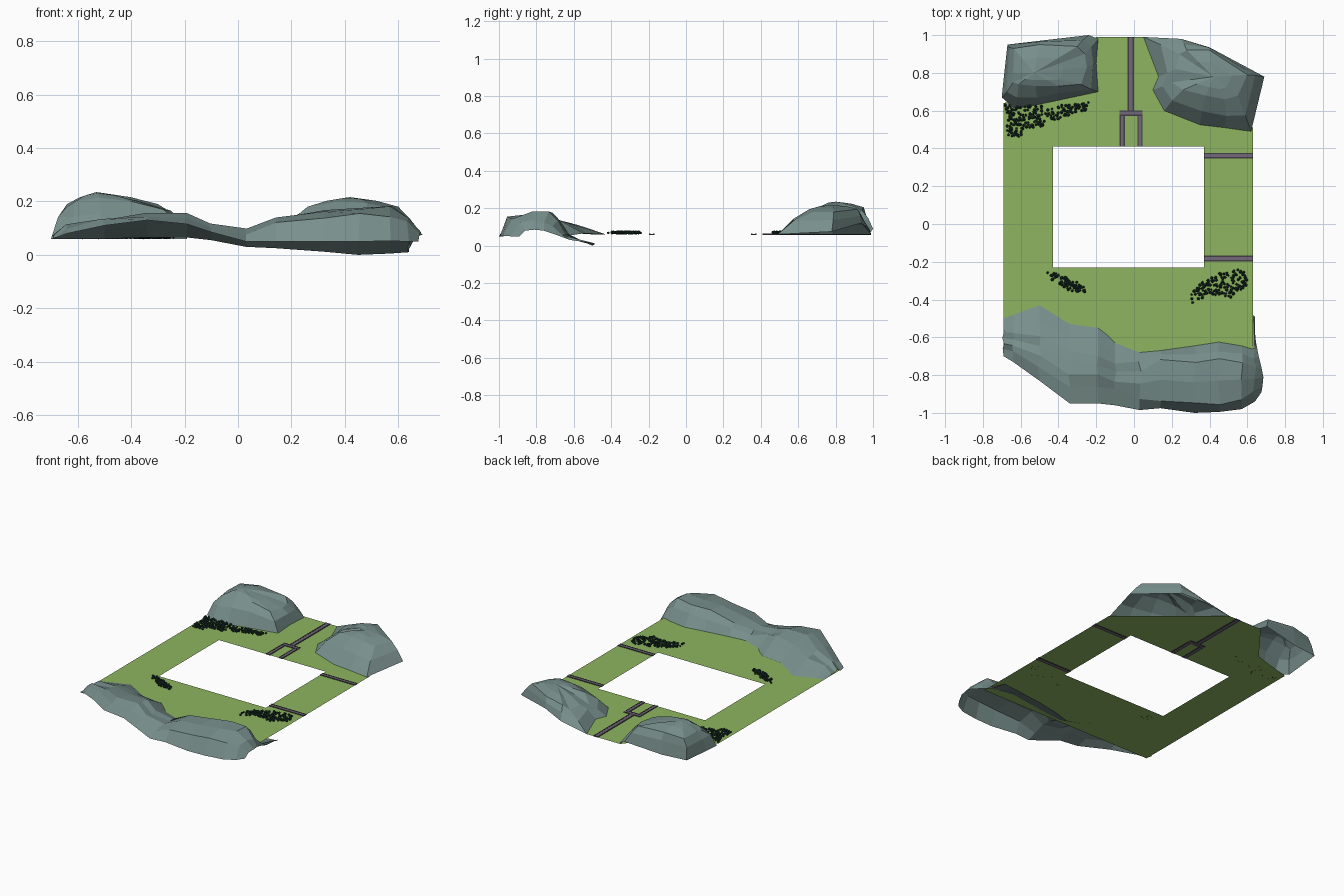
import bpy, bmesh, math, random
from mathutils import Vector

if "Cube" in bpy.data.objects:
    bpy.data.objects.remove(bpy.data.objects["Cube"])

random.seed(4)
G = 0.06  # ground level


def material(name, rgb):
    m = bpy.data.materials.new(name)
    m.diffuse_color = (*rgb, 1)
    m.use_nodes = True
    m.node_tree.nodes["Principled BSDF"].inputs["Base Color"].default_value = m.diffuse_color
    return m


GRASS = material("grass green", (0.27, 0.46, 0.115))
STONE = material("grey stone", (0.19, 0.28, 0.265))
PAVING = material("purple grey paving", (0.17, 0.14, 0.19))
KERB = material("dark kerb", (0.055, 0.045, 0.065))
LEAF = material("dark leaf green", (0.010, 0.035, 0.024))


def finish(bm, name, mats):
    me = bpy.data.meshes.new(name)
    bm.to_mesh(me)
    bm.free()
    for m in mats:
        me.materials.append(m)
    ob = bpy.data.objects.new(name, me)
    bpy.context.collection.objects.link(ob)
    return ob


def face_up(bm):
    bmesh.ops.recalc_face_normals(bm, faces=bm.faces[:])
    if sum(f.normal.z * f.calc_area() for f in bm.faces) < 0:
        bmesh.ops.reverse_faces(bm, faces=bm.faces[:])


def skin(bm, rows, closed):
    """Bridge successive rows of points with faces, return the vertex rows."""
    vr = [[bm.verts.new(p) for p in r] for r in rows]
    n = len(rows[0])
    for a, b in zip(vr, vr[1:]):
        for i in range(n if closed else n - 1):
            j = (i + 1) % n
            bm.faces.new((a[i], a[j], b[j], b[i]))
    return vr


def jitter(p, s):
    return p + Vector([random.uniform(-s, s) for _ in range(3)])


# Grass sheet with the rectangular opening
bm = bmesh.new()
outer = [(-0.69, -0.70), (0.63, -0.70), (0.63, 0.51), (0.05, 0.99),
         (-0.20, 0.99), (-0.41, 0.72), (-0.69, 0.64)]
hole = [(-0.43, -0.23), (0.37, -0.23), (0.37, 0.41), (-0.43, 0.41)]
edges = []
for loop in (outer, hole):
    vs = [bm.verts.new((x, y, G)) for x, y in loop]
    edges += [bm.edges.new((vs[i], vs[(i + 1) % len(vs)])) for i in range(len(vs))]
bmesh.ops.triangle_fill(bm, edges=edges, use_beauty=True)
face_up(bm)
finish(bm, "grass_sheet", [GRASS])


# Paved paths: a pale strip between two dark kerbs
def path(name, x0, x1, y0, y1):
    bm = bmesh.new()
    along_x = (x1 - x0) > (y1 - y0)
    for t0, t1, mi, top in ((0, 0.25, 1, 0.064), (0.25, 0.75, 0, 0.063), (0.75, 1, 1, 0.064)):
        a0, a1, b0, b1 = x0, x1, y0, y1
        if along_x:
            b0, b1 = y0 + (y1 - y0) * t0, y0 + (y1 - y0) * t1
        else:
            a0, a1 = x0 + (x1 - x0) * t0, x0 + (x1 - x0) * t1
        res = bmesh.ops.create_cube(bm, size=1)
        for v in res["verts"]:
            v.co = (a1 if v.co.x > 0 else a0, b1 if v.co.y > 0 else b0,
                    top if v.co.z > 0 else 0.058)
            for f in v.link_faces:
                f.material_index = mi
    finish(bm, name, [PAVING, KERB])


path("back_path", -0.034, 0.0, 0.60, 0.99)
path("arch_path_left", -0.076, -0.048, 0.41, 0.575)
path("arch_path_right", 0.018, 0.046, 0.41, 0.575)
path("arch_path_top", -0.076, 0.046, 0.572, 0.602)
path("side_path_back", 0.37, 0.63, 0.348, 0.377)
path("side_path_front", 0.37, 0.63, -0.198, -0.168)


# Back rocks: foot ring, bulging middle ring, shoulder ring, raised cap
def rock(name, foot, top, peak):
    foot = [Vector(p) for p in foot]
    top = [Vector(p) for p in top]
    mid = []
    for a, b in zip(foot, top):
        m = a.lerp(b, 0.45)
        m.z = a.z + (b.z - a.z) * 0.62
        mid.append(jitter(m, 0.008))
    peak = Vector(peak)
    cap = [p.lerp(peak, 0.45) + Vector((0, 0, 0.006)) for p in top]
    bm = bmesh.new()
    rows = skin(bm, [foot, mid, top, cap], True)
    c = bm.verts.new(peak)
    last = rows[-1]
    for i in range(len(last)):
        bm.faces.new((last[i], last[(i + 1) % len(last)], c))
    face_up(bm)
    finish(bm, name, [STONE])


rock("back_left_rock",
     [(-.69, .77, G), (-.67, .95, G), (-.5, .97, G), (-.24, 1.0, .09), (-.19, .98, G),
      (-.2, .85, G), (-.19, .7, G), (-.4, .655, G), (-.52, .63, G), (-.63, .61, G), (-.7, .67, G)],
     [(-.64, .8, .19), (-.635, .93, .19), (-.5, .95, .205), (-.3, .94, .19), (-.26, .9, .165),
      (-.25, .83, .165), (-.28, .74, .17), (-.4, .73, .2), (-.52, .73, .215), (-.61, .74, .2),
      (-.64, .75, .18)],
     (-.53, .8, .235))

rock("back_right_rock",
     [(.1, .71, G), (.13, .78, G), (.05, .99, G), (.25, .98, .09), (.4, .935, .12),
      (.69, .78, .075), (.62, .49, G), (.48, .51, G), (.35, .525, G), (.16, .6, G)],
     [(.2, .75, .13), (.22, .82, .15), (.24, .9, .14), (.28, .92, .17), (.4, .92, .195),
      (.6, .79, .18), (.55, .68, .18), (.48, .66, .195), (.38, .68, .2), (.26, .71, .18)],
     (.42, .78, .216))

# Long front rock: x stations, each with (y, z) of back edge, foot, shoulder, brow, lip
stations = [
    (-.69, -.50, .06, -.55, .063, -.60, .066, -.66, .066, -.70, .064),
    (-.64, -.48, .06, -.54, .082, -.62, .10, -.68, .095, -.73, .08),
    (-.50, -.43, .06, -.53, .095, -.64, .125, -.75, .13, -.83, .11),
    (-.34, -.53, .065, -.60, .11, -.72, .15, -.86, .15, -.95, .13),
    (-.19, -.55, .065, -.63, .11, -.75, .145, -.86, .145, -.95, .115),
    (-.10, -.62, .055, -.68, .085, -.78, .11, -.88, .11, -.96, .085),
    (.03, -.62, .03, -.68, .06, -.78, .085, -.92, .08, -.985, .05),
    (.14, -.58, .025, -.67, .06, -.72, .13, -.94, .125, -.975, .05),
    (.32, -.53, .012, -.645, .06, -.74, .165, -.95, .145, -1.0, .05),
    (.45, -.50, 0, -.625, .06, -.72, .18, -.95, .15, -.995, .05),
    (.57, -.49, .005, -.645, .06, -.73, .18, -.93, .15, -.98, .052),
    (.64, -.49, .01, -.66, .055, -.76, .13, -.89, .12, -.94, .05),
]
rows = []
for x, *v in stations:
    pts = [Vector((x, v[i], v[i + 1])) for i in range(0, 10, 2)]
    crest = pts[2].lerp(pts[3], 0.5) + Vector((0, 0, 0.012))
    wall = pts[1].lerp(pts[2], 0.55) + Vector((0, 0, 0.008))
    inner = [jitter(p, 0.008) for p in (wall, pts[2], crest, pts[3])]
    rows.append([pts[0], pts[1]] + inner + [pts[4]])
# right end closes down to a low edge
rows.append([Vector(p) for p in ((.632, -.48, .01), (.645, -.62, .03), (.66, -.70, .06),
                                 (.675, -.76, .08), (.685, -.81, .085), (.68, -.86, .08),
                                 (.675, -.89, .05))])
bm = bmesh.new()
skin(bm, rows, False)
face_up(bm)
finish(bm, "front_rock", [STONE])


# Shrubs: many small leaf clumps scattered inside an outline
def inside(x, y, poly):
    hit = False
    for (x0, y0), (x1, y1) in zip(poly, poly[1:] + poly[:1]):
        if (y0 > y) != (y1 > y) and x < x0 + (y - y0) * (x1 - x0) / (y1 - y0):
            hit = not hit
    return hit


def shrubs(name, poly, count):
    bm = bmesh.new()
    xs, ys = zip(*poly)
    done = 0
    while done < count:
        x, y = random.uniform(min(xs), max(xs)), random.uniform(min(ys), max(ys))
        if not inside(x, y, poly):
            continue
        done += 1
        res = bmesh.ops.create_icosphere(bm, subdivisions=1, radius=random.uniform(.006, .010))
        for v in res["verts"]:
            v.co += Vector((x, y, G + 0.008 + 0.004 * (done % 2)))
    finish(bm, name, [LEAF])


shrubs("back_left_shrubs", [(-.69, .64), (-.67, .47), (-.62, .46), (-.48, .52), (-.36, .57),
                            (-.23, .61), (-.24, .65), (-.45, .62)], 210)
shrubs("front_left_shrubs", [(-.46, -.25), (-.40, -.26), (-.26, -.33), (-.26, -.365),
                             (-.33, -.36), (-.46, -.28)], 75)
shrubs("front_right_shrubs", [(.29, -.43), (.29, -.38), (.37, -.30), (.45, -.25), (.58, -.24),
                              (.61, -.31), (.52, -.39), (.40, -.37)], 150)
